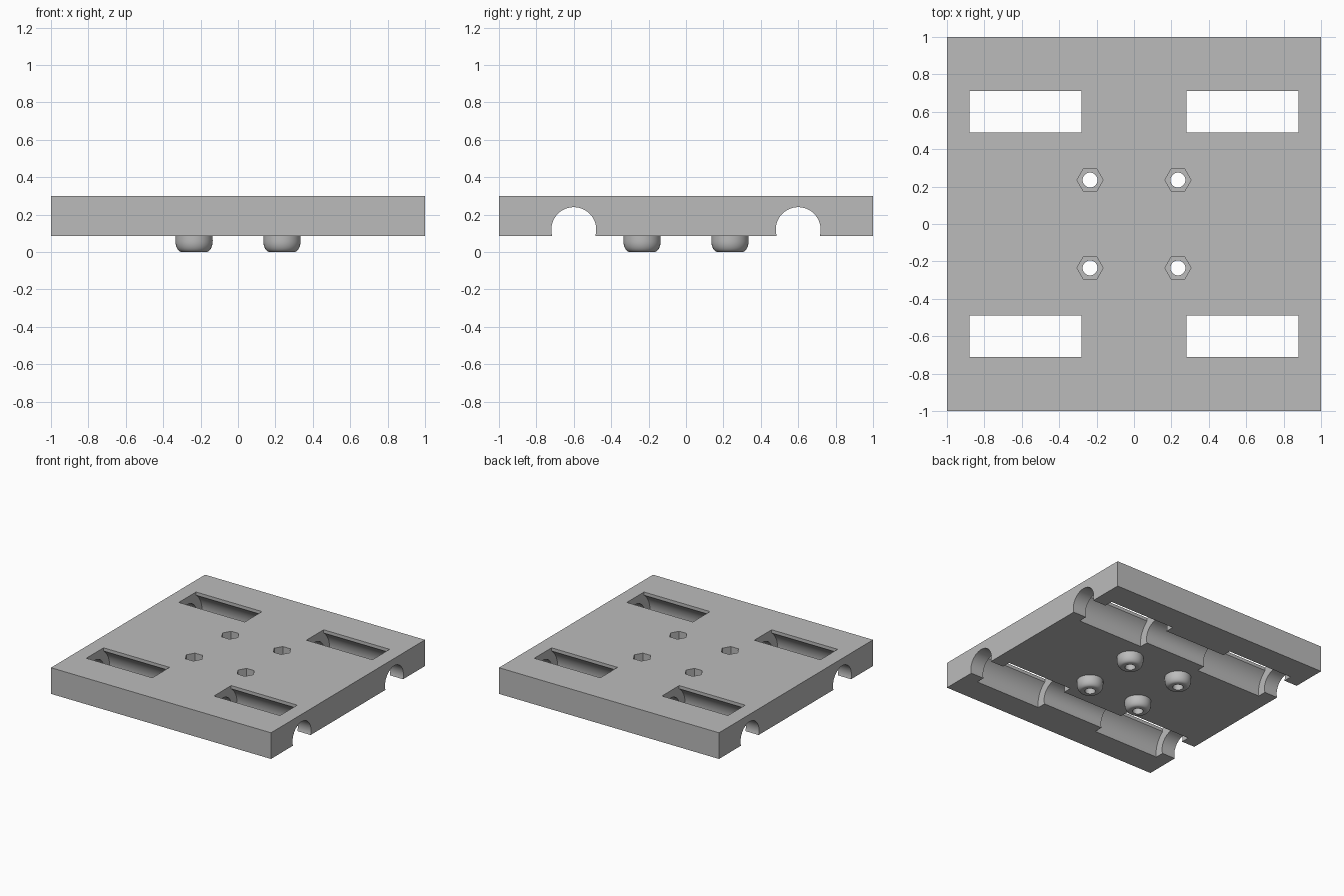
import bpy, bmesh
from math import pi, sin, cos, asin, radians
from mathutils import Vector

cube = bpy.data.objects.get("Cube")
if cube:
    bpy.data.objects.remove(cube, do_unlink=True)

BOTTOM, TOP = 0.085, 0.30
ROD_Y, ROD_Z = 0.60, 0.12
ROD_R, POCKET_R, SLOT_HALF = 0.12, 0.19, 0.112
BOLT = 0.235
SIGNS = (-1, 1)

grey = bpy.data.materials.new("plain grey")
grey.use_nodes = True
colour = (0.5, 0.5, 0.5, 1)
grey.diffuse_color = colour
grey.node_tree.nodes["Principled BSDF"].inputs["Base Color"].default_value = colour


def make_object(name, bm):
    bmesh.ops.recalc_face_normals(bm, faces=bm.faces)
    mesh = bpy.data.meshes.new(name)
    bm.to_mesh(mesh)
    bm.free()
    mesh.materials.append(grey)
    obj = bpy.data.objects.new(name, mesh)
    bpy.context.collection.objects.link(obj)
    return obj


def prism(name, points, direction):
    """Extrude a closed outline of 3D points along a direction."""
    bm = bmesh.new()
    face = bm.faces.new([bm.verts.new(p) for p in points])
    out = bmesh.ops.extrude_face_region(bm, geom=[face], use_keep_orig=True)
    verts = [v for v in out["geom"] if isinstance(v, bmesh.types.BMVert)]
    bmesh.ops.translate(bm, verts=verts, vec=Vector(direction))
    return make_object(name, bm)


def ring(radius, count):
    return [(radius * cos(2 * pi * i / count), radius * sin(2 * pi * i / count))
            for i in range(count)]


def select_only(obj):
    bpy.ops.object.select_all(action='DESELECT')
    obj.select_set(True)
    bpy.context.view_layer.objects.active = obj


def cut(target, cutter):
    cutter.hide_render = True
    mod = target.modifiers.new("cut", 'BOOLEAN')
    mod.operation = 'DIFFERENCE'
    mod.solver = 'EXACT'
    mod.object = cutter
    select_only(target)
    bpy.ops.object.modifier_apply(modifier=mod.name)
    bpy.data.objects.remove(cutter, do_unlink=True)


# Square carriage plate
plate = prism("carriage_plate",
              [(x, y, BOTTOM) for x, y in ((-1, -1), (1, -1), (1, 1), (-1, 1))],
              (0, 0, TOP - BOTTOM))

# Keyhole outline of a bearing pocket: round bore with a slot through the top
start = pi / 2 - asin(SLOT_HALF / POCKET_R)
sweep = 2 * pi - 2 * asin(SLOT_HALF / POCKET_R)
steps = 56
keyhole = [(POCKET_R * cos(start - sweep * i / steps),
            POCKET_R * sin(start - sweep * i / steps)) for i in range(steps + 1)]
keyhole += [(-SLOT_HALF, 0.3), (SLOT_HALF, 0.3)]

# Rod grooves and bearing pockets
for sy in SIGNS:
    y = sy * ROD_Y
    cut(plate, prism("rod_cutter",
                     [(-1.1, y + a, ROD_Z + b) for a, b in ring(ROD_R, 64)],
                     (2.2, 0, 0)))
    for sx in SIGNS:
        cut(plate, prism("pocket_cutter",
                         [(sx * 0.58 - 0.3, y + a, ROD_Z + b) for a, b in keyhole],
                         (0.6, 0, 0)))

# Bolt holes with hexagonal nut recesses
for sx in SIGNS:
    for sy in SIGNS:
        for radius, count, floor in ((0.04, 32, 0), (0.07, 6, 0.18)):
            cut(plate, prism("bolt_cutter",
                             [(sx * BOLT + a, sy * BOLT + b, floor)
                              for a, b in ring(radius, count)],
                             (0, 0, 0.5)))


def boss(name, x, y):
    """Revolve a hollow foot with a rounded lower rim."""
    outline = [(0.04, BOTTOM), (0.04, 0)]
    outline += [(0.065 + 0.035 * sin(t * pi / 16), 0.06 - 0.06 * cos(t * pi / 16))
                for t in range(9)]
    outline.append((0.1, BOTTOM))
    bm = bmesh.new()
    verts = [bm.verts.new((r, 0, z)) for r, z in outline]
    edges = [bm.edges.new(pair) for pair in zip(verts, verts[1:])]
    bmesh.ops.spin(bm, geom=verts + edges, cent=(0, 0, 0), axis=(0, 0, 1),
                   angle=2 * pi, steps=32)
    bmesh.ops.remove_doubles(bm, verts=bm.verts, dist=0.0001)
    obj = make_object(name, bm)
    obj.location = (x, y, 0)
    return obj


# Four bosses under the bolt holes
parts = [plate]
for sy, end in zip(SIGNS, ("front", "back")):
    for sx, side in zip(SIGNS, ("right", "left")):
        parts.append(boss(f"{end}_{side}_boss", sx * BOLT, sy * BOLT))

for part in parts:
    select_only(part)
    bpy.ops.object.shade_smooth_by_angle(angle=radians(30))
